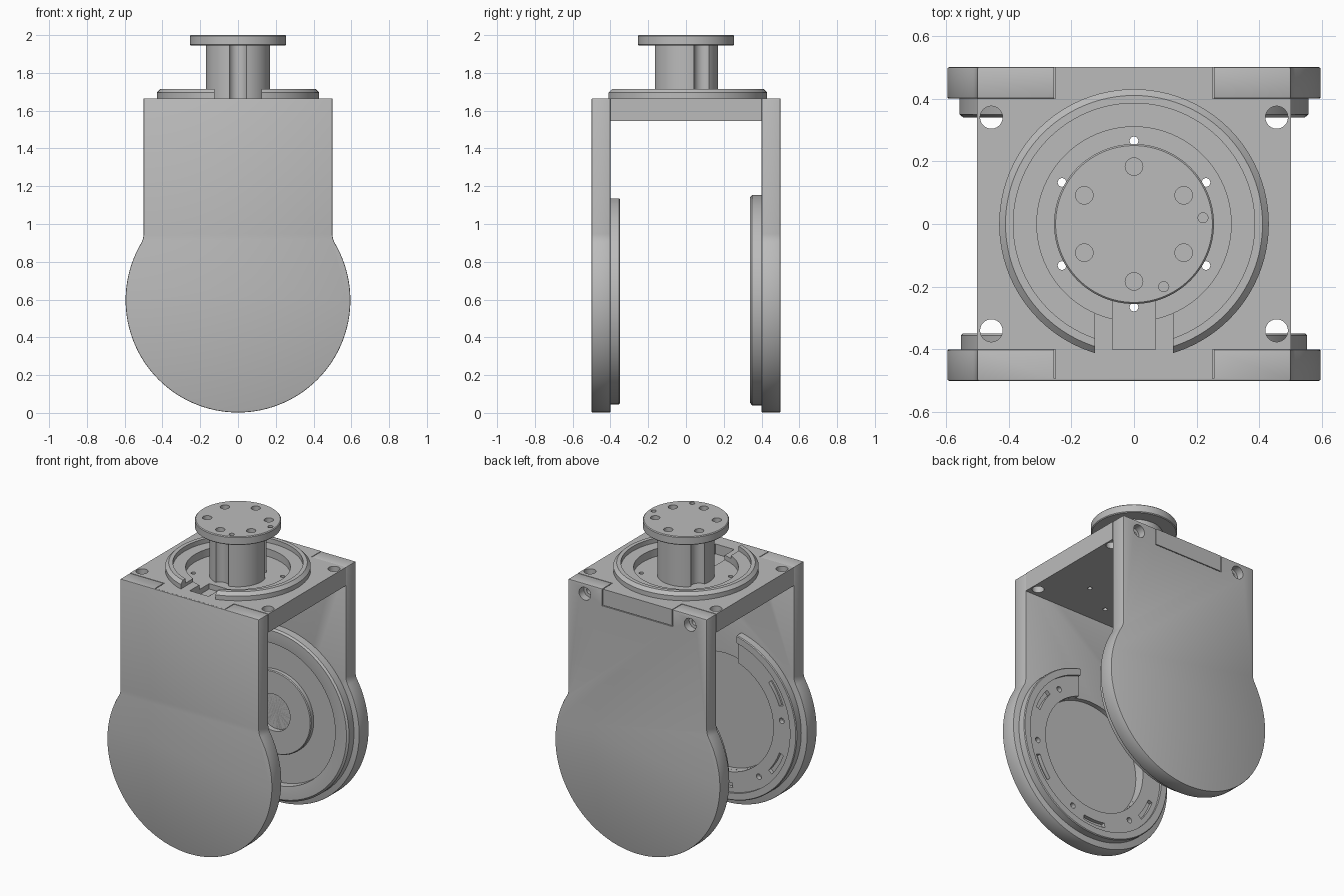
import bpy, bmesh
from math import sin, cos, pi, radians, sqrt, atan2
from mathutils import Matrix

if "Cube" in bpy.data.objects:
    bpy.data.objects.remove(bpy.data.objects["Cube"])

GREY = bpy.data.materials.new("machined_grey")
GREY.use_nodes = True
GREY.diffuse_color = (0.5, 0.5, 0.5, 1)
GREY.node_tree.nodes["Principled BSDF"].inputs["Base Color"].default_value = (0.5, 0.5, 0.5, 1)

HUB_Z, TOP_Z, ROUND_R, HALF_W = 0.597, 1.665, 0.595, 0.5
FLAT = Matrix.Identity(4)
UPRIGHT = Matrix.Rotation(pi / 2, 4, 'X')          # local z becomes -y
HUB = Matrix.Translation((0, 0, HUB_Z)) @ UPRIGHT  # same, about the cheek centre


def finish(name, bm, matrix):
    bmesh.ops.remove_doubles(bm, verts=bm.verts, dist=1e-5)
    bmesh.ops.transform(bm, matrix=matrix, verts=bm.verts)
    bmesh.ops.recalc_face_normals(bm, faces=bm.faces)
    mesh = bpy.data.meshes.new(name)
    bm.to_mesh(mesh)
    bm.free()
    mesh.materials.append(GREY)
    ob = bpy.data.objects.new(name, mesh)
    bpy.context.collection.objects.link(ob)
    return ob


def prism(name, points, low, high, matrix=FLAT):
    bm = bmesh.new()
    face = bm.faces.new([bm.verts.new((x, y, low)) for x, y in points])
    grown = bmesh.ops.extrude_face_region(bm, geom=[face])["geom"]
    bmesh.ops.translate(bm, vec=(0, 0, high - low),
                        verts=[v for v in grown if isinstance(v, bmesh.types.BMVert)])
    return finish(name, bm, matrix)


def lathe(name, profile, matrix=FLAT, steps=96):
    bm = bmesh.new()
    verts = [bm.verts.new((r, 0, h)) for r, h in profile]
    pairs = list(zip(verts, verts[1:]))
    if profile[0][0] > 0:
        pairs.append((verts[-1], verts[0]))
    edges = [bm.edges.new(p) for p in pairs]
    bmesh.ops.spin(bm, geom=verts + edges, cent=(0, 0, 0), axis=(0, 0, 1),
                   angle=2 * pi, steps=steps)
    return finish(name, bm, matrix)


def arc(r, start, end, n, cx=0, cy=0):
    return [(cx + r * cos(start + (end - start) * i / n),
             cy + r * sin(start + (end - start) * i / n)) for i in range(n + 1)]


def rect(x0, x1, y0, y1):
    return [(x0, y0), (x1, y0), (x1, y1), (x0, y1)]


def hole(x, y, r, low, high, matrix=FLAT, n=24):
    return prism("cutter", arc(r, 0, 2 * pi, n, x, y)[:-1], low, high, matrix)


def polar(r, degrees):
    return r * cos(radians(degrees)), r * sin(radians(degrees))


def cut(ob, cutters=(), bevel=0):
    """Bevel, subtract the cutters, bake the result and shade it."""
    if bevel:
        mod = ob.modifiers.new("edge", 'BEVEL')
        mod.width, mod.segments, mod.angle_limit = bevel, 2, radians(40)
    for c in cutters:
        c.hide_render = True
        mod = ob.modifiers.new("cut", 'BOOLEAN')
        mod.object, mod.solver, mod.operation = c, 'EXACT', 'DIFFERENCE'
    deps = bpy.context.evaluated_depsgraph_get()
    baked = bpy.data.meshes.new_from_object(ob.evaluated_get(deps))
    ob.modifiers.clear()
    ob.data = baked
    for c in cutters:
        bpy.data.objects.remove(c)
    bpy.ops.object.select_all(action='DESELECT')
    ob.select_set(True)
    bpy.context.view_layer.objects.active = ob
    bpy.ops.object.shade_smooth_by_angle(angle=radians(30))


# Cheek outline: straight sides, small fillets, round bottom
FILLET = 0.1
fx = HALF_W + FILLET
dz = sqrt((ROUND_R + FILLET) ** 2 - fx ** 2)
meet = atan2(dz, fx)
right = [(HALF_W, TOP_Z)] + arc(FILLET, pi, pi + meet, 6, fx, HUB_Z + dz)
bottom = arc(ROUND_R, meet, -pi - meet, 80, 0, HUB_Z)[1:-1]
outline = right + bottom + [(-x, z) for x, z in reversed(right)]

# Front cheek: blind pocket for the tab, round recess on the inside
front = prism("front_cheek", outline, 0.4, 0.5, UPRIGHT)
cut(front, [prism("cutter", rect(-0.255, 0.255, 1.555, 1.8), 0.3, 0.493, UPRIGHT),
            hole(0, 0, 0.375, 0.3, 0.43, HUB, 64)], 0.005)

# Back cheek: open pocket for the tab, two counterbored screw holes
back = prism("back_cheek", outline, -0.5, -0.4, UPRIGHT)
cutters = [prism("cutter", rect(-0.255, 0.255, 1.555, 1.8), -0.6, -0.3, UPRIGHT)]
for x in (-0.38, 0.38):
    cutters += [hole(x, 1.6, 0.042, -0.6, -0.45, UPRIGHT),
                hole(x, 1.6, 0.022, -0.46, -0.3, UPRIGHT)]
cut(back, cutters, 0.005)

# Top plate with recess, cable channel and holes
top = prism("top_plate", rect(-0.5, 0.5, -0.4, 0.4), 1.545, TOP_Z)
cutters = [hole(0, 0, 0.31, 1.635, 1.8, n=96),
           prism("cutter", rect(-0.068, 0.068, -0.401, -0.2), 1.6, 1.8)]
cutters += [hole(x, y, 0.036, 1.4, 1.8) for x in (-0.455, 0.455) for y in (-0.34, 0.34)]
cutters += [hole(*polar(0.265, 30 + 60 * i), 0.014, 1.4, 1.8, n=16) for i in range(6)]
cut(top, cutters)

# Tabs that key the top plate into the cheeks
for name, y0, y1 in (("front_tab", -0.492, -0.4), ("back_tab", 0.4, 0.5)):
    cut(prism(name, rect(-0.25, 0.25, y0, y1), 1.56, TOP_Z))

# Raised collar on the top plate, open at the front
collar = lathe("top_collar", [(0.31, 1.65), (0.43, 1.65), (0.43, 1.695), (0.41, 1.715),
                              (0.385, 1.715), (0.385, 1.685), (0.31, 1.685)])
cut(collar, [prism("cutter", rect(-0.125, 0.125, -0.6, -0.2), 1.5, 1.9)])

# Fluted shaft
shaft = prism("shaft", arc(0.17, 0, 2 * pi, 72)[:-1], 1.62, 1.95)
cut(shaft, [hole(*polar(0.185, a), 0.05, 1.5, 2.1) for a in (30, 150, 270)])

# Output flange with bolt circle and pin holes
flange = lathe("output_flange", [(0, 1.945), (0.25, 1.945), (0.255, 1.95), (0.255, 1.995),
                                 (0.25, 2.0), (0, 2.0)])
cutters = [hole(*polar(0.183, 30 + 60 * i), 0.028, 1.97, 2.1) for i in range(6)]
cutters += [hole(x, y, 0.016, 1.97, 2.1, n=16) for x, y in ((0.22, 0.02), (0.095, -0.2))]
cut(flange, cutters)

# Front bearing ring: lip, top gap, curved slots and screw holes
ring = lathe("front_bearing_ring", [(0.375, 0.41), (0.552, 0.41), (0.552, 0.355), (0.547, 0.35),
                                    (0.505, 0.35), (0.505, 0.365), (0.375, 0.365)], HUB)
cutters = [prism("cutter", rect(-0.12, 0.12, 0.2, 0.7), 0.3, 0.5, HUB)]
for a in (30, -30, -90, -150, 150):
    s, e = radians(a - 10), radians(a + 10)
    cutters.append(prism("cutter", arc(0.475, s, e, 8) + arc(0.445, e, s, 8), 0.3, 0.39, HUB))
    cutters.append(hole(*polar(0.44, a + 22), 0.018, 0.3, 0.395, HUB, 16))
cut(ring, cutters)

# Back bearing disc: rim, sunken face and central boss
disc = lathe("back_bearing_disc", [(0, -0.4), (0.12, -0.4), (0.12, -0.365), (0.265, -0.365),
                                   (0.27, -0.37), (0.27, -0.395), (0.46, -0.395), (0.46, -0.345),
                                   (0.5, -0.34), (0.545, -0.34), (0.557, -0.35), (0.557, -0.41),
                                   (0, -0.41)], HUB)
cut(disc)
